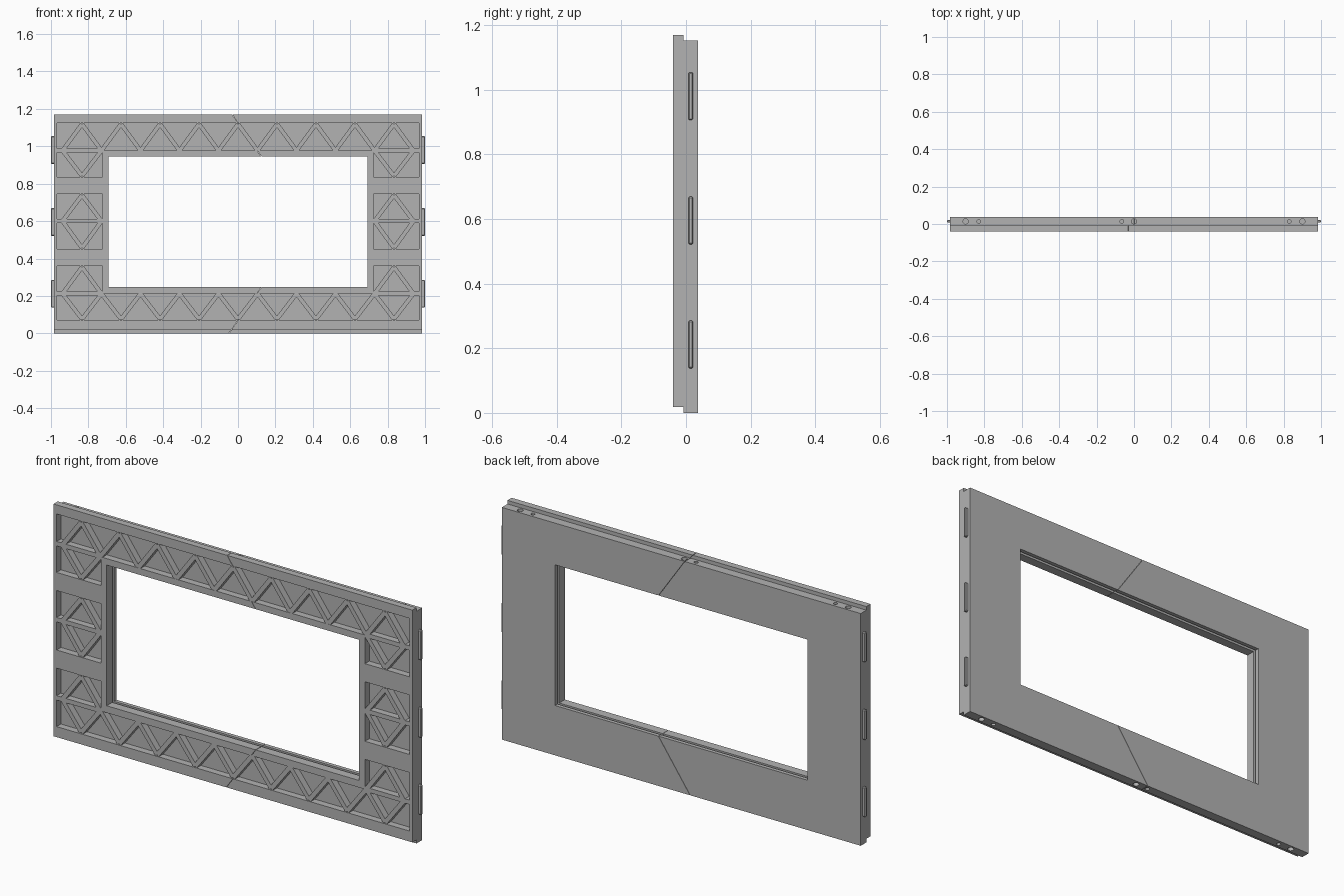
import bpy, bmesh, math
from mathutils import Matrix, Vector

default = bpy.data.objects.get("Cube")
if default:
    bpy.data.objects.remove(default)

# One plain grey plastic
grey = bpy.data.materials.new("grey_plastic")
grey.use_nodes = True
grey.diffuse_color = (0.45, 0.45, 0.45, 1)
grey.node_tree.nodes["Principled BSDF"].inputs["Base Color"].default_value = grey.diffuse_color


def make(name, bm):
    bmesh.ops.recalc_face_normals(bm, faces=bm.faces)
    mesh = bpy.data.meshes.new(name)
    bm.to_mesh(mesh)
    bm.free()
    mesh.materials.append(grey)
    obj = bpy.data.objects.new(name, mesh)
    bpy.context.collection.objects.link(obj)
    return obj


def add_box(bm, x0, x1, y0, y1, z0, z1):
    size = Matrix.Diagonal((x1 - x0, y1 - y0, z1 - z0, 1))
    mid = Matrix.Translation(((x0 + x1) / 2, (y0 + y1) / 2, (z0 + z1) / 2))
    return bmesh.ops.create_cube(bm, size=1, matrix=mid @ size)["verts"]


def box(name, *limits):
    bm = bmesh.new()
    add_box(bm, *limits)
    return make(name, bm)


def add_bar(bm, a, b, width, y0, y1):
    """Straight bar from a to b, both (x, z), standing between y0 and y1."""
    d = Vector((b[0] - a[0], b[1] - a[1]))
    turn = Matrix.Rotation(-math.atan2(d.y, d.x), 4, 'Y')
    verts = add_box(bm, 0, d.length, y0, y1, -width / 2, width / 2)
    bmesh.ops.transform(bm, verts=verts, matrix=Matrix.Translation((a[0], 0, a[1])) @ turn)


def cut(target, cutter):
    cutter.hide_render = True
    mod = target.modifiers.new("cut", 'BOOLEAN')
    mod.operation, mod.solver, mod.object = 'DIFFERENCE', 'EXACT', cutter
    bpy.context.view_layer.objects.active = target
    bpy.ops.object.modifier_apply(modifier=mod.name)
    bpy.data.objects.remove(cutter)


HALF, FRONT, STEP, BACK = 0.985, -0.04, -0.007, 0.037
TOP, LIP, FLOOR = 1.17, 0.018, -0.006

# Frame: stepped lap profile run along x
bm = bmesh.new()
profile = [(FRONT, LIP), (STEP, LIP), (STEP, 0), (BACK, 0),
           (BACK, TOP - LIP), (STEP, TOP - LIP), (STEP, TOP), (FRONT, TOP)]
face = bm.faces.new([bm.verts.new((-HALF, y, z)) for y, z in profile])
ext = bmesh.ops.extrude_face_region(bm, geom=[face])["geom"]
bmesh.ops.translate(bm, vec=(2 * HALF, 0, 0),
                    verts=[v for v in ext if isinstance(v, bmesh.types.BMVert)])
frame = make("frame", bm)

# Window opening with a groove round its inside
WX, W0, W1, G = 0.693, 0.247, 0.945, 0.015
cut(frame, box("window_cutter", -WX, WX, -0.1, 0.1, W0, W1))
cut(frame, box("groove_cutter", -WX - G, WX + G, 0.004, 0.018, W0 - G, W1 + G))

# Front pockets: two long rows, and three side bays on each side
ROW_TOP, ROW_LOW, EDGE, INNER = (0.977, 1.125), (0.07, 0.212), 0.968, 0.725
for z0, z1 in (ROW_TOP, ROW_LOW):
    cut(frame, box("row_cutter", -EDGE, EDGE, -0.1, FLOOR, z0, z1))
bays = [(0.07, 0.212, 0.36), (0.45, 0.6, 0.745), (0.835, 0.977, 1.125)]
for side in (-1, 1):
    for z0, mid, z1 in bays:
        x0, x1 = sorted((side * INNER, side * EDGE))
        cut(frame, box("bay_cutter", x0, x1, -0.1, FLOOR, z0, z1))

# Dowel holes along the top and bottom edges
for x, r in ((-0.9, 0.014), (-0.83, 0.01), (-0.065, 0.01), (0, 0.014), (0.83, 0.01), (0.9, 0.014)):
    for z in (0, TOP - LIP):
        bm = bmesh.new()
        bmesh.ops.create_cone(bm, cap_ends=True, segments=20, radius1=r, radius2=r, depth=0.06,
                              matrix=Matrix.Translation((x, 0.014, z)))
        cut(frame, make("hole_cutter", bm))

# Hairline slanted joints between the left and right halves
for a, b in (((-0.045, 1.19), (0.14, 0.923)), ((-0.06, -0.016), (0.14, 0.268))):
    bm = bmesh.new()
    add_bar(bm, a, b, 0.0015, -0.1, 0.1)
    cut(frame, make("joint_cutter", bm))

# Truss ribs: a zigzag along each row
PITCH, RIB, RIB_FRONT = 0.2085, 0.022, FRONT + 0.001
bm = bmesh.new()


def rib(a, b):
    add_bar(bm, a, b, RIB, RIB_FRONT, FLOOR + 0.002)


INSET = 0.006
for tip, foot in ((ROW_TOP[1] - INSET, ROW_TOP[0]), (ROW_LOW[0] + INSET, ROW_LOW[1])):
    for i in range(-4, 5):
        for s in (-1, 1):
            rib((i * PITCH, tip), (i * PITCH + s * PITCH / 2, foot))

# Diamonds and cross bars in the side bays
for side in (-1, 1):
    cx = side * 4 * PITCH
    for n, (z0, mid, z1) in enumerate(bays):
        rib((side * INNER, mid), (side * EDGE, mid))
        tips = ([z1 - INSET], [z0 + INSET, z1 - INSET], [z0 + INSET])[n]
        for tip in tips:
            for s in (-1, 1):
                rib((cx, tip), (cx + s * PITCH / 2, mid))
make("truss_ribs", bm)

# Side tabs with softened ends
for side, label in ((1, "left"), (-1, "right")):
    for n, z in enumerate((0.212, 0.595, 0.98)):
        x0, x1 = sorted((side * (HALF - 0.005), side * 1.0))
        tab = box(f"{label}_tab_{n + 1}", x0, x1, 0.007, 0.022, z - 0.074, z + 0.074)
        bevel = tab.modifiers.new("bevel", 'BEVEL')
        bevel.width, bevel.segments = 0.004, 1
